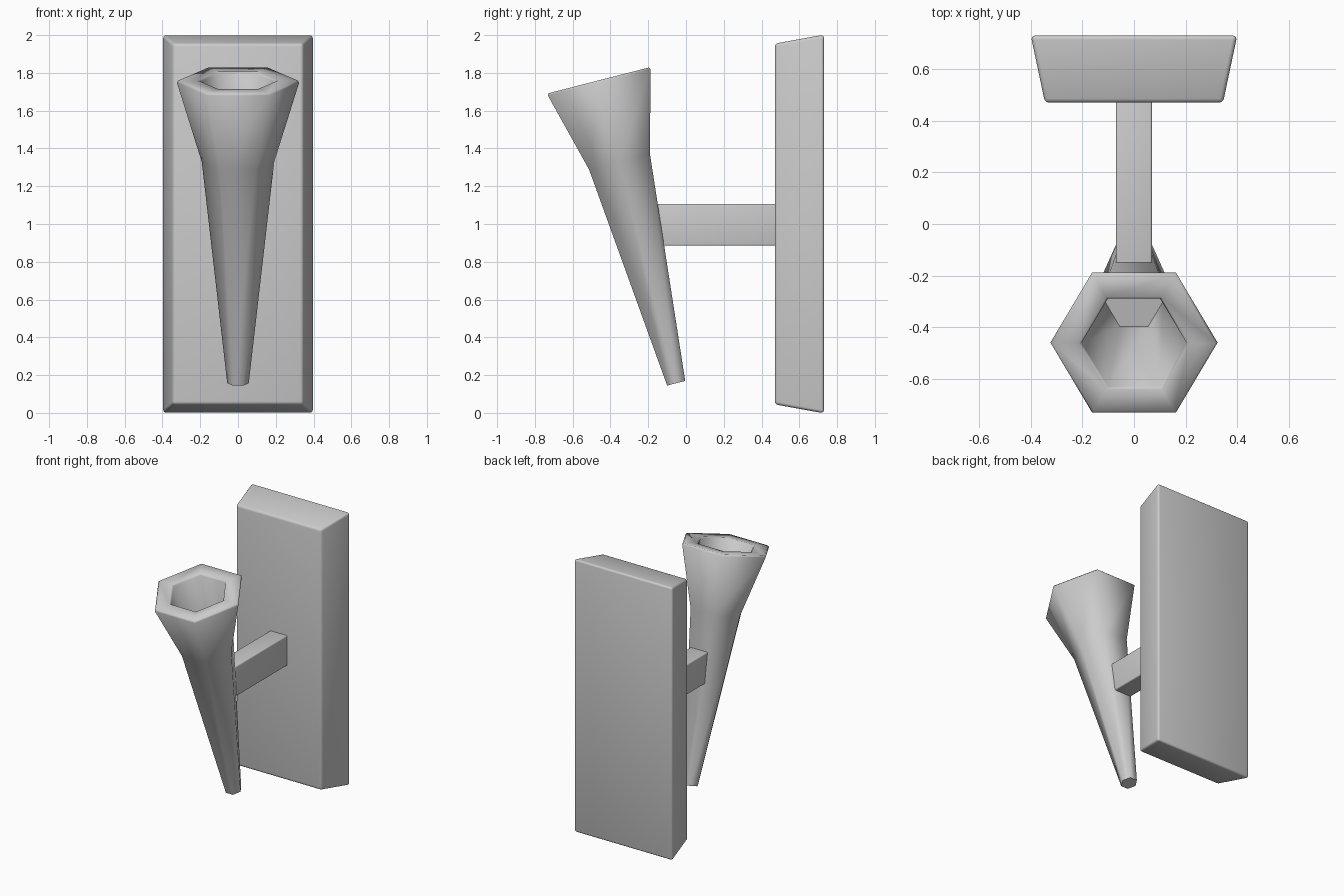
import bpy, bmesh
from math import radians, cos, sin, tau

if "Cube" in bpy.data.objects:
    bpy.data.objects.remove(bpy.data.objects["Cube"])


def make_object(name, bm, angle):
    bmesh.ops.recalc_face_normals(bm, faces=bm.faces)
    mesh = bpy.data.meshes.new(name)
    bm.to_mesh(mesh)
    bm.free()
    ob = bpy.data.objects.new(name, mesh)
    bpy.context.collection.objects.link(ob)
    bpy.ops.object.select_all(action='DESELECT')
    ob.select_set(True)
    bpy.context.view_layer.objects.active = ob
    bpy.ops.object.shade_smooth_by_angle(angle=radians(angle))
    return ob


def loft(bm, rings):
    """Bridge successive rings of points and cap both ends."""
    loops = [[bm.verts.new(p) for p in ring] for ring in rings]
    for a, b in zip(loops, loops[1:]):
        n = len(a)
        for i in range(n):
            j = (i + 1) % n
            bm.faces.new((a[i], a[j], b[j], b[i]))
    bm.faces.new(loops[0])
    bm.faces.new(loops[-1])


def block(name, front, back, bevel):
    """Softened block between two rectangles given as (y, half width, z low, z high)."""
    bm = bmesh.new()
    loft(bm, [[(-w, y, lo), (w, y, lo), (w, y, hi), (-w, y, hi)]
              for y, w, lo, hi in (front, back)])
    bmesh.ops.bevel(bm, geom=bm.edges[:], offset=bevel, segments=3,
                    profile=0.5, affect='EDGES')
    return make_object(name, bm, 40)


# Wall plate, tapering towards the front
block("wall_plate", (0.47, 0.345, 0.045, 1.955), (0.73, 0.4, -0.002, 2.002), 0.016)

# Arm joining the plate to the torch
block("support_arm", (-0.2, 0.07, 0.885, 1.106), (0.5, 0.07, 0.885, 1.106), 0.008)

# Hollow hexagonal torch: (radius, distance along axis), outside up then inside down
profile = [(0.057, 0.0), (0.192, 1.21), (0.324, 1.644), (0.315, 1.655),
           (0.213, 1.655), (0.203, 1.644), (0.11, 1.02)]
bm = bmesh.new()
loft(bm, [[(r * cos(k * tau / 6), r * sin(k * tau / 6), h) for k in range(6)]
          for r, h in profile])
torch = make_object("torch_cup", bm, 65)
torch.location = (0, -0.052, 0.157)
torch.rotation_euler.x = radians(14.35)
